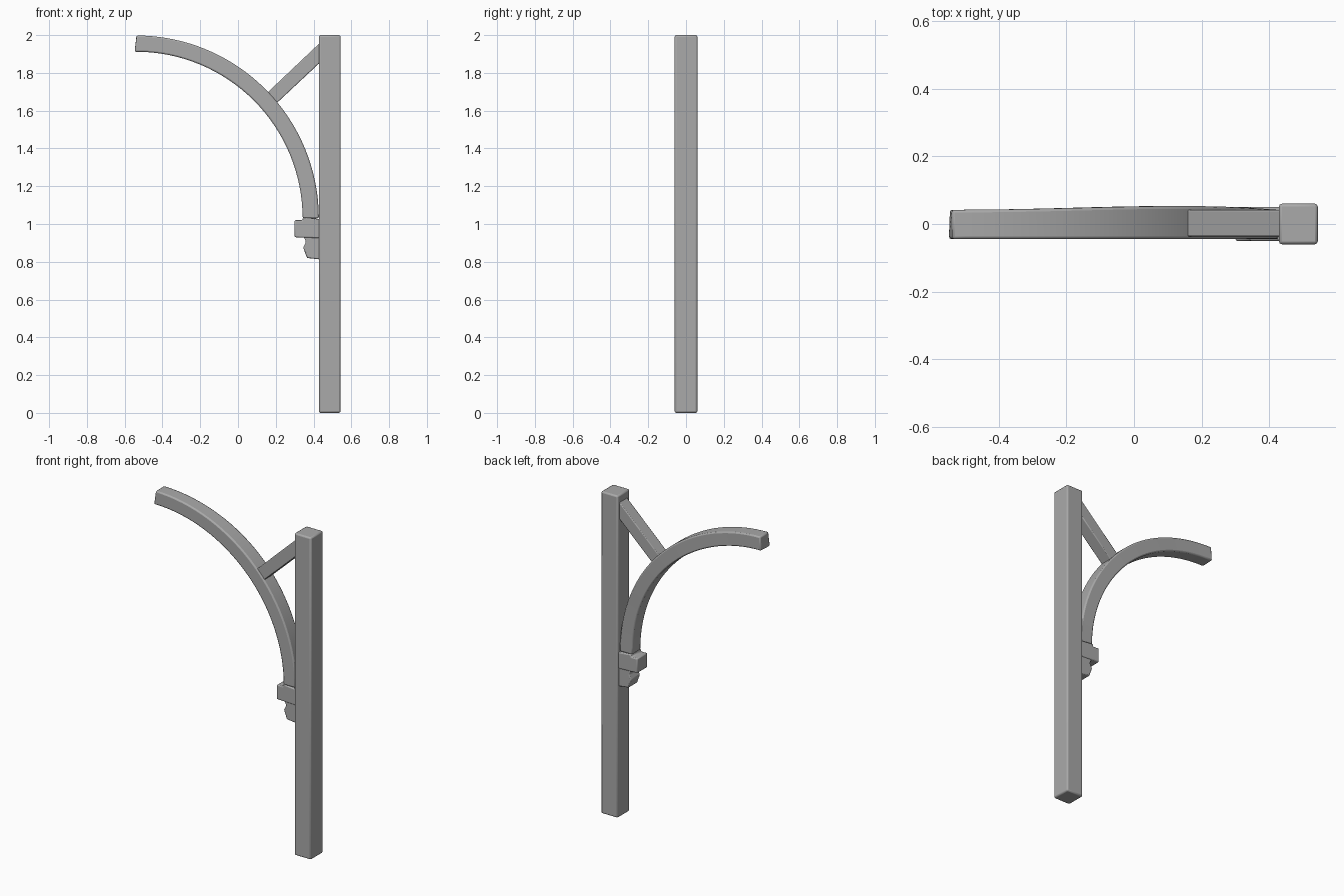
import bpy, bmesh, math

cube = bpy.data.objects.get("Cube")
if cube:
    bpy.data.objects.remove(cube, do_unlink=True)

GREY = (0.4, 0.4, 0.4, 1)
mat = bpy.data.materials.new("plain grey")
mat.use_nodes = True
mat.diffuse_color = GREY
mat.node_tree.nodes["Principled BSDF"].inputs["Base Color"].default_value = GREY


def extrude_profile(name, outline, y_front, y_back, bevel):
    """Extrude an x-z outline along y and soften its edges."""
    bm = bmesh.new()
    face = bm.faces.new([bm.verts.new((x, y_front, z)) for x, z in outline])
    grown = bmesh.ops.extrude_face_region(bm, geom=[face])["geom"]
    for v in grown:
        if isinstance(v, bmesh.types.BMVert):
            v.co.y = y_back
    bmesh.ops.recalc_face_normals(bm, faces=bm.faces)
    return finish(name, bm, bevel)


def finish(name, bm, bevel):
    mesh = bpy.data.meshes.new(name)
    bm.to_mesh(mesh)
    bm.free()
    mesh.materials.append(mat)
    obj = bpy.data.objects.new(name, mesh)
    bpy.context.collection.objects.link(obj)
    mod = obj.modifiers.new("soft edges", "BEVEL")
    mod.width = bevel
    mod.segments = 2
    mod.limit_method = "ANGLE"
    mod.angle_limit = math.radians(35)
    bpy.ops.object.select_all(action="DESELECT")
    obj.select_set(True)
    bpy.context.view_layer.objects.active = obj
    bpy.ops.object.shade_smooth_by_angle(angle=math.radians(40))
    return obj


# Upright post
extrude_profile("post", [(0.428, 0), (0.543, 0), (0.543, 2), (0.428, 2)],
                -0.06, 0.06, 0.009)

# Curved arm: a quarter ring of rectangular sections, swelling a little at the back
bm = bmesh.new()
CX, CZ, INNER, OUTER, STEPS = -0.54, 1.03, 0.882, 0.968, 32
rings = []
for i in range(STEPS + 1):
    t = i / STEPS
    a = t * math.pi / 2
    back = 0.042 + 0.011 * math.sin(math.pi * t) ** 2
    section = [(INNER, -0.045), (OUTER, -0.045), (OUTER, back), (INNER, back)]
    rings.append([bm.verts.new((CX + r * math.cos(a), y, CZ + r * math.sin(a)))
                  for r, y in section])
for a, b in zip(rings, rings[1:]):
    for k in range(4):
        n = (k + 1) % 4
        bm.faces.new((a[k], a[n], b[n], b[k]))
bm.faces.new(rings[0])
bm.faces.new(rings[-1])
# Slightly worn tip
for v, shift in zip(rings[-1], (-0.008, 0.004, 0.002, -0.004)):
    v.co.x += shift
bmesh.ops.recalc_face_normals(bm, faces=bm.faces)
finish("curved_arm", bm, 0.008)

# Diagonal brace between arm and post
extrude_profile("diagonal_brace",
                [(0.155, 1.695), (0.205, 1.64), (0.44, 1.86), (0.44, 1.965)],
                -0.037, 0.042, 0.005)

# Stepped bracket under the arm
extrude_profile("bracket_block",
                [(0.30, 0.93), (0.44, 0.925), (0.44, 1.025), (0.345, 1.035),
                 (0.34, 1.02), (0.30, 1.02)], -0.05, 0.05, 0.006)
extrude_profile("bracket_foot",
                [(0.345, 0.94), (0.36, 0.905), (0.345, 0.875), (0.365, 0.82),
                 (0.44, 0.812), (0.44, 0.94)], -0.045, 0.045, 0.006)
